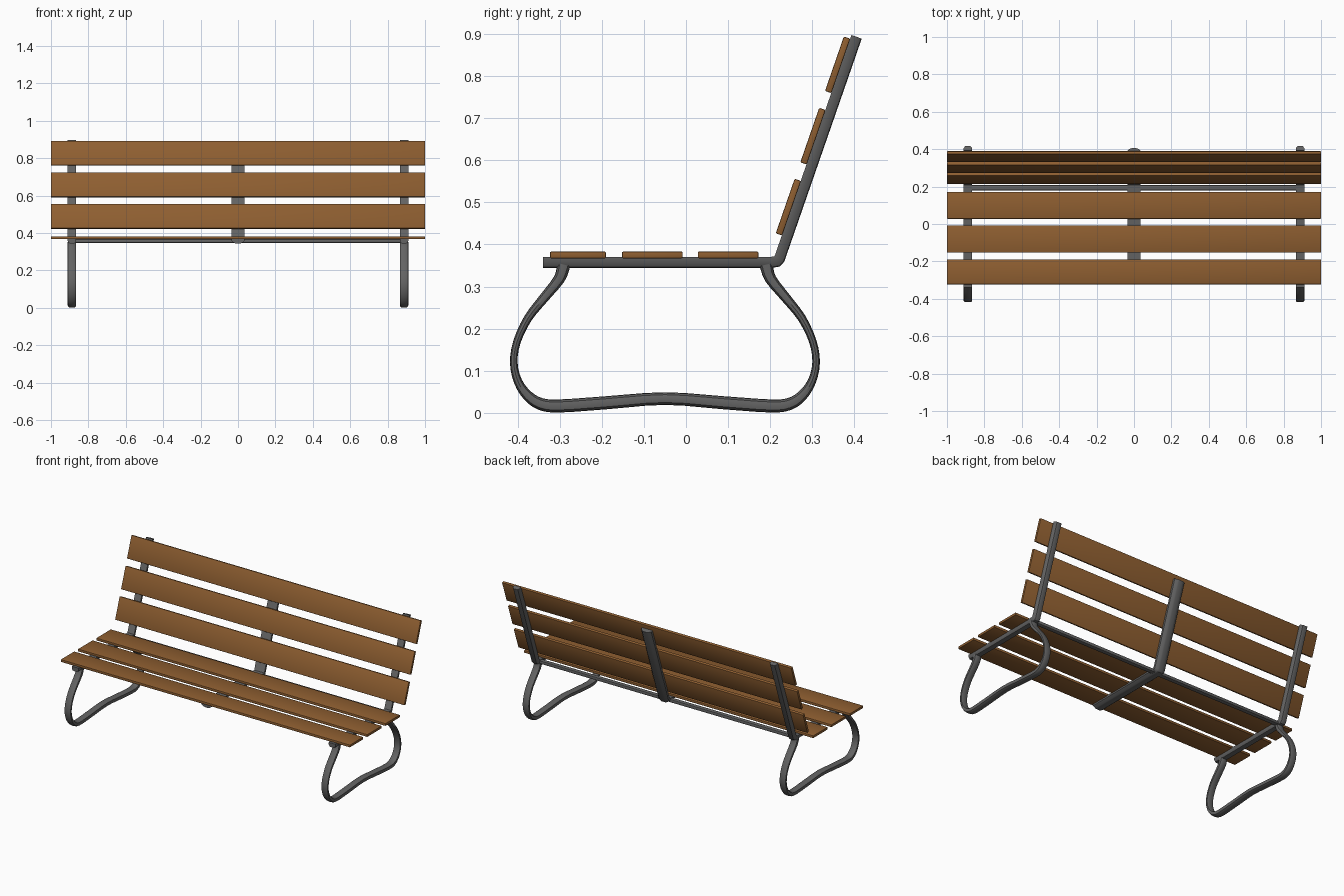
import bpy, bmesh, math
from mathutils import Vector

if "Cube" in bpy.data.objects:
    bpy.data.objects.remove(bpy.data.objects["Cube"])


def material(name, rgb):
    m = bpy.data.materials.new(name)
    m.diffuse_color = (*rgb, 1)
    m.use_nodes = True
    m.node_tree.nodes["Principled BSDF"].inputs["Base Color"].default_value = m.diffuse_color
    return m


WOOD = material("brown_wood", (0.27, 0.112, 0.03))
METAL = material("grey_metal", (0.125, 0.125, 0.125))


def finish(bm, name, mat, angle=35):
    bmesh.ops.recalc_face_normals(bm, faces=bm.faces)
    me = bpy.data.meshes.new(name)
    bm.to_mesh(me)
    bm.free()
    me.materials.append(mat)
    ob = bpy.data.objects.new(name, me)
    bpy.context.collection.objects.link(ob)
    bpy.ops.object.select_all(action='DESELECT')
    ob.select_set(True)
    bpy.context.view_layer.objects.active = ob
    bpy.ops.object.shade_smooth_by_angle(angle=math.radians(angle))
    return ob


def box(name, size, loc, mat, tilt=0.0, bevel=0.003):
    bm = bmesh.new()
    bmesh.ops.create_cube(bm, size=1)
    bmesh.ops.scale(bm, vec=size, verts=bm.verts)
    bmesh.ops.bevel(bm, geom=bm.edges[:], offset=bevel, segments=2,
                    profile=0.5, affect='EDGES')
    ob = finish(bm, name, mat)
    ob.location = loc
    ob.rotation_euler.x = tilt
    return ob


def sweep(name, x, path, section):
    """Sweep section (u along x, v = -1..1 across thickness) along (y, z, thickness)."""
    bm = bmesh.new()
    pts = [Vector(p[:2]) for p in path]
    rings = []
    for i, p in enumerate(pts):
        a = (p - pts[i - 1]).normalized() if i else (pts[1] - p).normalized()
        b = (pts[i + 1] - p).normalized() if i < len(pts) - 1 else a
        t = (a + b).normalized()
        n = Vector((-t.y, t.x)) / max(0.5, t.dot(a))
        h = path[i][2] / 2
        rings.append([bm.verts.new((x + u, p.x + n.x * v * h, p.y + n.y * v * h))
                      for u, v in section])
    k = len(section)
    for r, s in zip(rings, rings[1:]):
        for j in range(k):
            bm.faces.new((r[j], r[(j + 1) % k], s[(j + 1) % k], s[j]))
    bm.faces.new(rings[0])
    bm.faces.new(rings[-1])
    return finish(bm, name, METAL)


def smooth_path(pts, steps=3):
    """Catmull-Rom refinement of the path."""
    v = [Vector(p) for p in pts]
    v = [2 * v[0] - v[1]] + v + [2 * v[-1] - v[-2]]
    out = []
    for a, b, c, d in zip(v, v[1:], v[2:], v[3:]):
        for s in range(steps):
            t = s / steps
            out.append(0.5 * (2 * b + (c - a) * t + (2 * a - 5 * b + 4 * c - d) * t * t
                              + (3 * b - a - 3 * c + d) * t ** 3))
    return out + [v[-2]]


# Seat slats
for i, (y0, y1) in enumerate([(-0.323, -0.19), (-0.152, -0.008), (0.028, 0.172)]):
    box(f"seat_slat_{i + 1}", (2, y1 - y0, 0.016), (0, (y0 + y1) / 2, 0.375), WOOD)

# Backrest slats, tilted along the posts
SLOPE = 0.346
TILT = -math.atan(SLOPE)
for i, z in enumerate([0.4885, 0.657, 0.8265]):
    y = 0.222 + SLOPE * (z - 0.364) - 0.022
    box(f"back_slat_{i + 1}", (2, 0.016, 0.137), (0, y, z), WOOD, TILT)

# Seat rail and back post in one bent bar: flat slat side, rounded rear side
def bar(name, x, w, front, top_y, inner):
    top_z = 0.364 + (top_y - 0.222) / SLOPE
    path = [(front, 0.3575, 0.026), (0.203, 0.3575, 0.026), (0.216, 0.3595, 0.026),
            (0.222, 0.366, 0.026), (top_y, top_z, 0.026)]
    sec = [(-w, 1), (w, 1), (w, 0.0), (inner, -0.85), (inner * 0.6, -1),
           (-inner * 0.6, -1), (-inner, -0.85), (-w, 0.0)]
    sweep(name, x, path, sec)


# Looped leg frame: half profile (y, z, thickness), mirrored about y = -0.05
half = [(-0.290, 0.352, 0.032), (-0.301, 0.318, 0.027), (-0.338, 0.272, 0.023),
        (-0.375, 0.225, 0.020), (-0.401, 0.170, 0.018), (-0.409, 0.120, 0.018),
        (-0.399, 0.075, 0.020), (-0.376, 0.041, 0.025), (-0.345, 0.021, 0.029),
        (-0.300, 0.0165, 0.031), (-0.190, 0.024, 0.031), (-0.05, 0.034, 0.030)]
loop = smooth_path(half + [(-0.1 - y, z, t) for y, z, t in half[-2::-1]])


def sgn_pow(c, e):
    return math.copysign(abs(c) ** e, c)


tube = [(0.023 * sgn_pow(math.cos(a), 0.7), sgn_pow(math.sin(a), 0.7))
        for a in (2 * math.pi * i / 12 for i in range(12))]

for side, x in (("left", -0.888), ("right", 0.888)):
    sweep(f"{side}_leg_loop", x, loop, tube)
    bar(f"{side}_seat_and_back_bar", x, 0.023, -0.34, 0.405, 0.016)

# Wider middle bracket
bar("middle_bracket", 0, 0.035, -0.31, 0.393, 0.02)

# Rear cross rail joining the bars
box("cross_rail", (1.776, 0.028, 0.02), (0, 0.194, 0.357), METAL, 0, 0.005)
